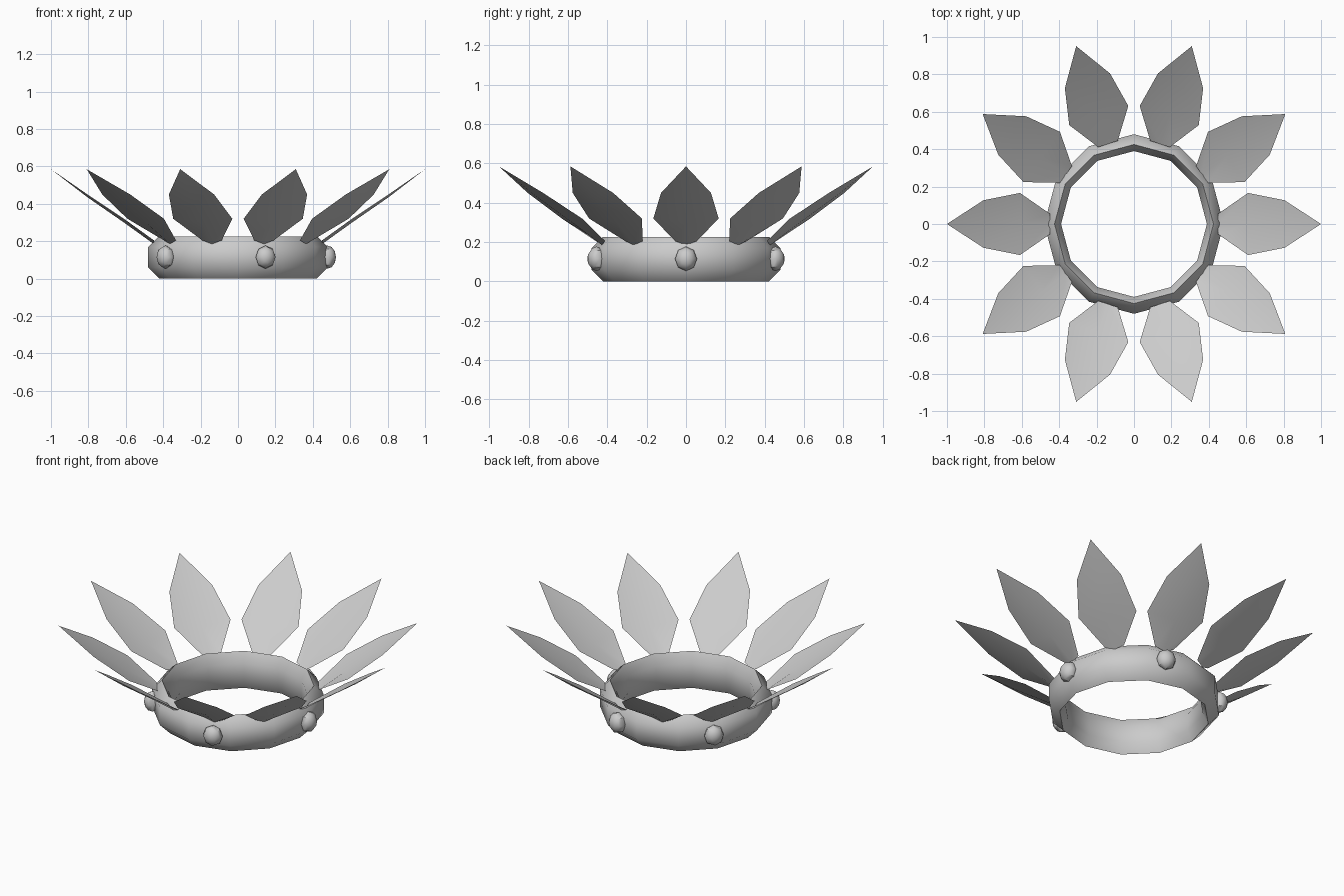
import bpy, bmesh, math
from mathutils import Matrix, Vector

cube = bpy.data.objects.get("Cube")
if cube:
    bpy.data.objects.remove(cube, do_unlink=True)

# One plain metal grey
grey = bpy.data.materials.new("plain_grey")
grey.use_nodes = True
colour = (0.6, 0.6, 0.6, 1)
grey.diffuse_color = colour
grey.node_tree.nodes["Principled BSDF"].inputs["Base Color"].default_value = colour


def add_object(name, bm, sharp_angle):
    bmesh.ops.recalc_face_normals(bm, faces=bm.faces)
    mesh = bpy.data.meshes.new(name)
    bm.to_mesh(mesh)
    bm.free()
    mesh.materials.append(grey)
    obj = bpy.data.objects.new(name, mesh)
    bpy.context.collection.objects.link(obj)
    bpy.ops.object.select_all(action="DESELECT")
    obj.select_set(True)
    bpy.context.view_layer.objects.active = obj
    bpy.ops.object.shade_smooth_by_angle(angle=math.radians(sharp_angle))
    return obj


def make_band(sides=12):
    # Closed cross-section (radius, height) swept around z
    profile = [(.42, 0), (.48, .06), (.48, .17), (.425, .225), (.39, .165), (.39, .06)]
    bm = bmesh.new()
    loops = []
    for i in range(sides):
        turn = Matrix.Rotation(math.tau * i / sides, 3, "Z")
        loops.append([bm.verts.new(turn @ Vector((r, 0, z))) for r, z in profile])
    n = len(profile)
    for i in range(sides):
        a, b = loops[i], loops[(i + 1) % sides]
        for j in range(n):
            k = (j + 1) % n
            bm.faces.new((a[j], b[j], b[k], a[k]))
    return add_object("band", bm, 60)


def make_petal(name, angle):
    # Rows from base to shoulder: radius, half width, keel height, edge height
    rows = [(.45, .055, .185, .205), (.61, .166, .3, .32), (.805, .127, .435, .45)]
    bm = bmesh.new()
    grid = [[bm.verts.new((r, s * w, edge if s else keel)) for s in (-1, 0, 1)]
            for r, w, keel, edge in rows]
    tip = bm.verts.new((1, 0, .585))
    for a, b in zip(grid, grid[1:]):
        for j in range(2):
            bm.faces.new((a[j], a[j + 1], b[j + 1], b[j]))
    for j in range(2):
        bm.faces.new((grid[-1][j], grid[-1][j + 1], tip))
    bm.transform(Matrix.Rotation(angle, 4, "Z"))
    return add_object(name, bm, 60)


def make_gem(name, angle):
    # Low-poly rounded stud with its axis pointing outward
    bm = bmesh.new()
    bmesh.ops.create_uvsphere(bm, u_segments=8, v_segments=6, radius=1)
    bm.transform(Matrix.Rotation(angle, 4, "Z") @ Matrix.Translation((.478, 0, .115))
                 @ Matrix.Diagonal((.046, .056, .062, 1)) @ Matrix.Rotation(math.pi / 2, 4, "Y"))
    return add_object(name, bm, 40)


make_band()
for i in range(10):
    make_petal(f"petal_{i + 1}", math.tau * i / 10)
for i in range(5):
    make_gem(f"gem_{i + 1}", math.tau * i / 5)
